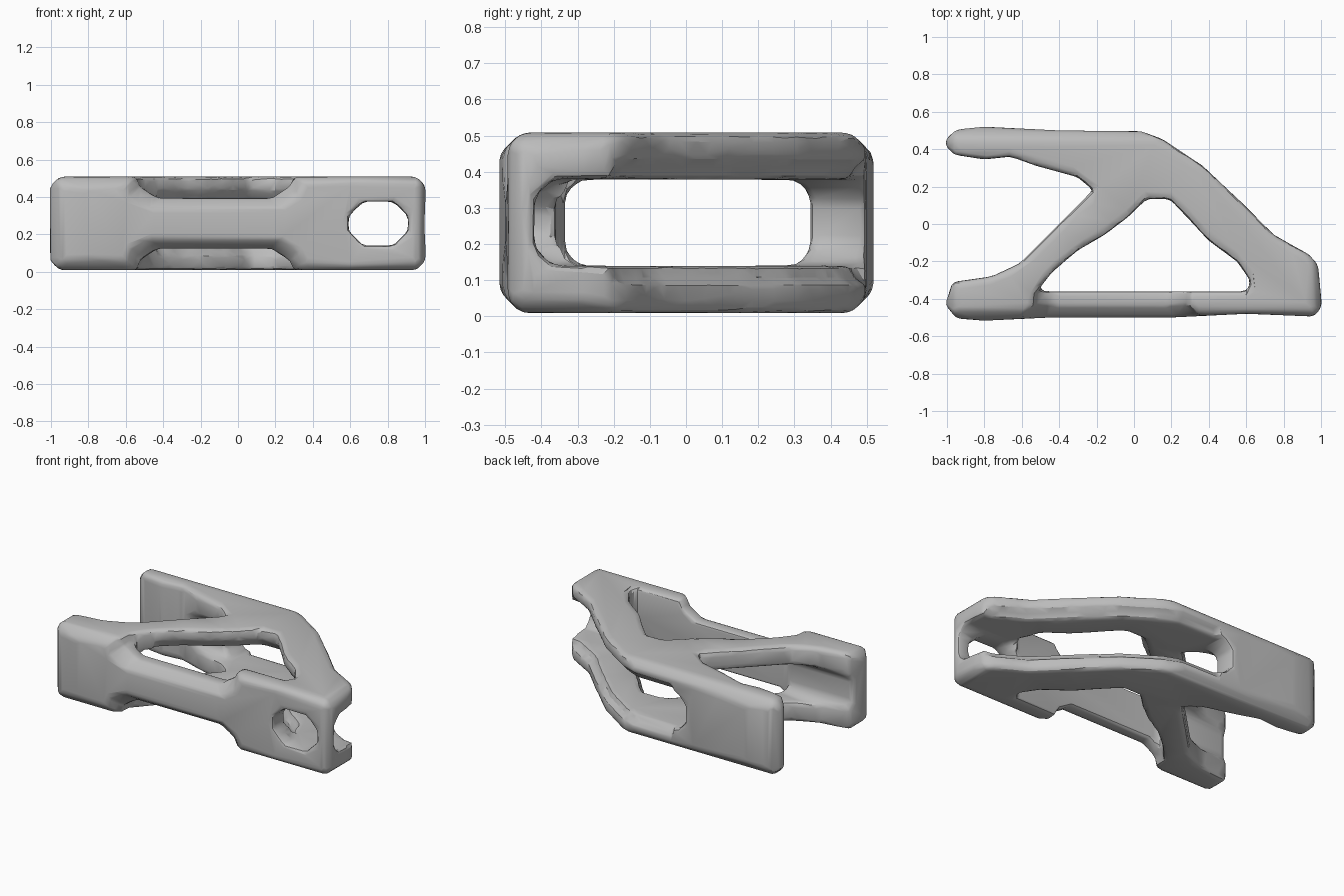
import bpy, bmesh
from mathutils import Vector

cube = bpy.data.objects.get("Cube")
if cube:
    bpy.data.objects.remove(cube, do_unlink=True)

MID = 0.259  # height of the mirror plane


def prism(name, points, axis, low, high, bevel=0.0):
    """Extrude a closed 2D profile along an axis."""
    place = {"x": lambda a, b, d: (d, a, b),
             "y": lambda a, b, d: (a, d, b),
             "z": lambda a, b, d: (a, b, d)}[axis]
    bm = bmesh.new()
    face = bm.faces.new([bm.verts.new(place(a, b, low)) for a, b in points])
    made = bmesh.ops.extrude_face_region(bm, geom=[face])["geom"]
    move = Vector(place(0, 0, high - low))
    bmesh.ops.translate(bm, vec=move, verts=[v for v in made if isinstance(v, bmesh.types.BMVert)])
    bmesh.ops.recalc_face_normals(bm, faces=bm.faces)
    if bevel:
        rims = [e for e in bm.edges
                if abs((e.verts[0].co - e.verts[1].co).normalized().dot(move.normalized())) < 0.5]
        bmesh.ops.bevel(bm, geom=rims, offset=bevel, segments=1, affect="EDGES")
        bmesh.ops.recalc_face_normals(bm, faces=bm.faces)
    mesh = bpy.data.meshes.new(name)
    bm.to_mesh(mesh)
    bm.free()
    obj = bpy.data.objects.new(name, mesh)
    bpy.context.collection.objects.link(obj)
    return obj


def octagon(a0, a1, b0, b1, c):
    return [(a0 + c, b0), (a1 - c, b0), (a1, b0 + c), (a1, b1 - c),
            (a1 - c, b1), (a0 + c, b1), (a0, b1 - c), (a0, b0 + c)]


def apply(obj, kind, **settings):
    mod = obj.modifiers.new(kind.title(), kind)
    for key, value in settings.items():
        setattr(mod, key, value)
    bpy.context.view_layer.objects.active = obj
    bpy.ops.object.modifier_apply(modifier=mod.name)


def cut(obj, cutter, operation="DIFFERENCE"):
    cutter.hide_render = True
    apply(obj, "BOOLEAN", operation=operation, solver="EXACT", object=cutter)
    bpy.data.objects.remove(cutter, do_unlink=True)


# Plan outline: two prongs on one end, a sloping arm to the other
outline = [(-1.01, 0.45), (-0.95, 0.505), (-0.8, 0.52), (-0.4, 0.5), (0.04, 0.497), (0.15, 0.455),
           (0.37, 0.31), (0.56, 0.13), (0.75, -0.06), (0.94, -0.165), (0.985, -0.22),
           (1.005, -0.44), (0.965, -0.495), (0.6, -0.48), (0.2, -0.5), (-0.45, -0.5), (-0.8, -0.517),
           (-0.95, -0.505), (-1.01, -0.43), (-0.97, -0.31), (-0.76, -0.28), (-0.61, -0.21),
           (-0.42, -0.02), (-0.3, 0.1), (-0.22, 0.18), (-0.3, 0.25), (-0.52, 0.31),
           (-0.66, 0.36), (-0.8, 0.345), (-0.96, 0.37), (-1.01, 0.42)]
frame = prism("bracket_frame", outline, "z", 0.009, 0.509, 0.015)

# Chamfer the long edges and the ends
cut(frame, prism("edge_trim", octagon(-0.52, 0.52, 0.007, 0.511, 0.065), "x", -1.2, 1.2), "INTERSECT")
cut(frame, prism("end_trim", octagon(-1.005, 1.005, 0.005, 0.513, 0.055), "y", -0.8, 0.8), "INTERSECT")

# Triangular window through the plan
window = [(-0.52, -0.36), (-0.44, -0.26), (-0.3, -0.14), (-0.16, -0.06), (-0.04, 0.03),
          (0.07, 0.135), (0.19, 0.135), (0.28, 0.04), (0.4, -0.09), (0.55, -0.2),
          (0.62, -0.3), (0.61, -0.36)]
cut(frame, prism("window_cutter", window, "z", -0.2, 0.8))

# Long tunnel that leaves separate upper and lower plates
cut(frame, prism("tunnel_cutter", octagon(-0.335, 0.345, 0.14, 0.378, 0.04), "x", -1.2, 1.2))

# Wider mouth at the single end
cut(frame, prism("end_mouth_cutter", octagon(-0.42, 0.0, 0.14, 0.38, 0.05), "x", 0.62, 1.2))

# Open slot along the sloping arm, running round into the back wall
cut(frame, prism("arm_slot_cutter", octagon(-0.34, 1.4, 0.14, 0.378, 0.06), "y", 0.15, 0.7))

# Thin the outer lip of the sloping arm and the inner lip of the window
arm_lip = [(-0.25, 0.465), (0.03, 0.46), (0.13, 0.42), (0.35, 0.275), (0.54, 0.095), (0.73, -0.095),
           (0.92, -0.205), (1.1, -0.2), (0.8, 0.2), (0.3, 0.6), (-0.25, 0.6)]
window_lip = [(-0.4, -0.3), (-0.45, -0.23), (-0.31, -0.11), (-0.17, -0.03), (-0.06, 0.06),
              (0.06, 0.165), (0.2, 0.165), (0.3, 0.06), (0.42, -0.07), (0.57, -0.18), (0.6, -0.3)]
for lip in (arm_lip, window_lip):
    cut(frame, prism("lip_cutter", lip, "z", MID - 0.165, MID + 0.165))

# Side window in the front wall
cut(frame, prism("front_hole_cutter", octagon(0.59, 0.91, 0.14, 0.375, 0.08), "y", -0.7, -0.25))

# Slim the front tie bar above and below, with a stepped front chamfer
for side in (-1, 1):
    for drop, wide, depth in ((0, 0, -0.35), (0.025, 0.03, -0.445), (0.05, 0.05, -0.475)):
        notch = [(-0.55 - wide, MID + side * 0.4), (-0.53 - wide, MID + side * (0.2 - drop)),
                 (-0.43 - wide, MID + side * (0.135 - drop)), (0.18 + wide, MID + side * (0.135 - drop)),
                 (0.28 + wide, MID + side * (0.2 - drop)), (0.34 + wide, MID + side * 0.4)]
        cut(frame, prism("notch_cutter", notch, "y", -0.7, depth))

# Blend the parts into one softly faceted casting
apply(frame, "REMESH", mode="VOXEL", voxel_size=0.015)
apply(frame, "SMOOTH", factor=0.5, iterations=10)
apply(frame, "DECIMATE", ratio=0.06)

# Plain grey finish
grey = bpy.data.materials.new("light_grey")
grey.use_nodes = True
colour = (0.5, 0.5, 0.5, 1.0)
grey.diffuse_color = colour
grey.node_tree.nodes["Principled BSDF"].inputs["Base Color"].default_value = colour
frame.data.materials.clear()
frame.data.materials.append(grey)

bpy.ops.object.select_all(action="DESELECT")
frame.select_set(True)
bpy.context.view_layer.objects.active = frame
bpy.ops.object.shade_smooth_by_angle(angle=0.5)
